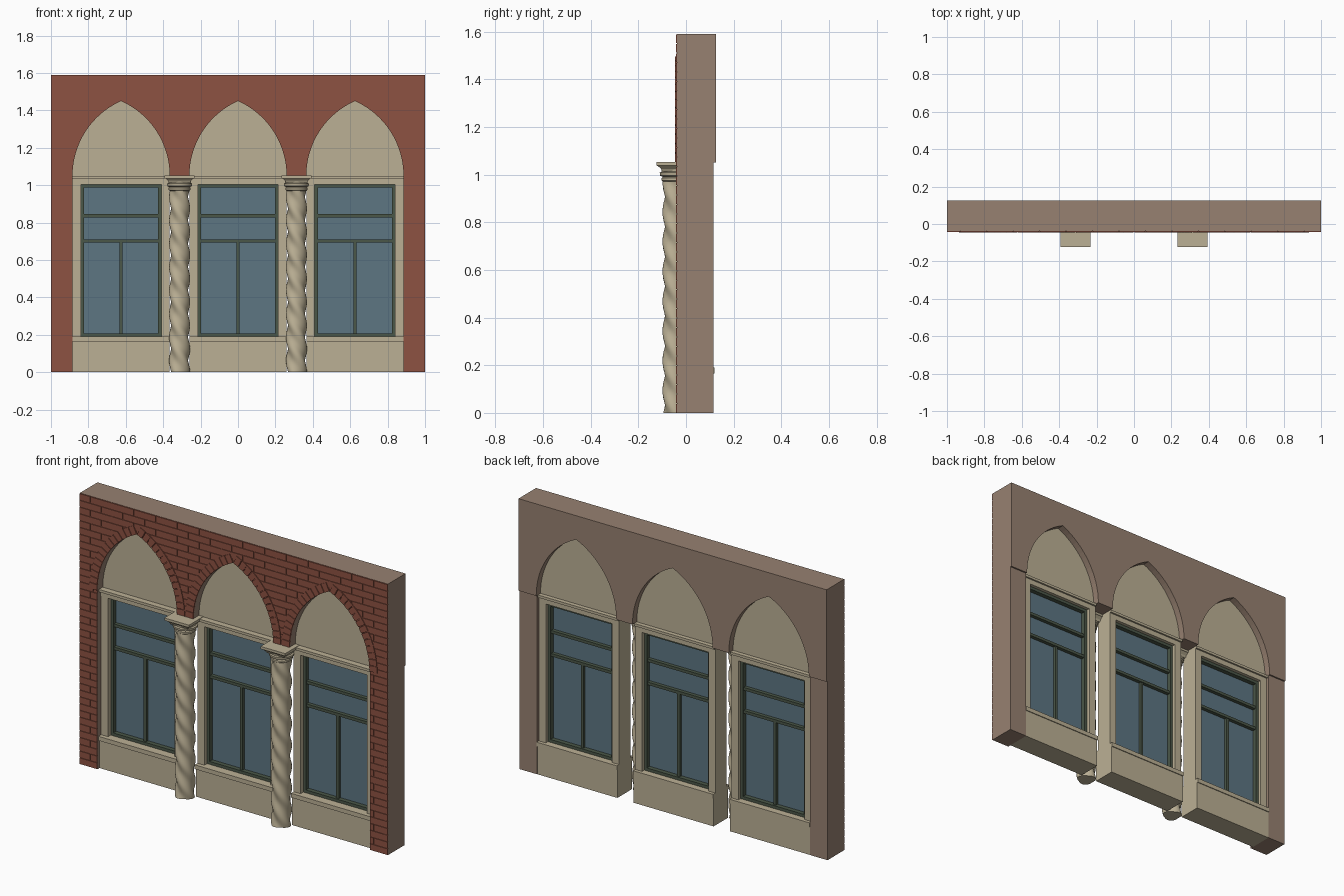
import bpy, bmesh, math
from mathutils import Matrix, Vector

cube = bpy.data.objects.get("Cube")
if cube:
    bpy.data.objects.remove(cube, do_unlink=True)


def material(name, rgb):
    m = bpy.data.materials.new(name)
    m.use_nodes = True
    col = (*rgb, 1)
    m.diffuse_color = col
    m.node_tree.nodes["Principled BSDF"].inputs["Base Color"].default_value = col
    return m


BRICK = material("red brick", (0.27, 0.085, 0.055))
PLASTER = material("brown plaster", (0.31, 0.22, 0.165))
STONE = material("cream stone", (0.50, 0.435, 0.30))
GLASS = material("blue glass", (0.11, 0.18, 0.225))
FRAME = material("dark green frame", (0.07, 0.095, 0.065))

# Shared layout
BAYS = (-0.625, 0, 0.625)
HALF, RISE, SPRING, TOP = 0.26, 0.40, 1.05, 1.59
RADIUS = (HALF**2 + RISE**2) / (2 * HALF)
OFFSET = RADIUS - HALF
FRONT = -0.038


def box(bm, x0, x1, y0, y1, z0, z1):
    mid = Vector((x0 + x1, y0 + y1, z0 + z1)) / 2
    size = Matrix.Diagonal((x1 - x0, y1 - y0, z1 - z0, 1))
    bmesh.ops.create_cube(bm, size=1, matrix=Matrix.Translation(mid) @ size)


def prism(bm, outline, y0, y1):
    face = bm.faces.new([bm.verts.new((x, y0, z)) for x, z in outline])
    grown = bmesh.ops.extrude_face_region(bm, geom=[face])["geom"]
    verts = [g for g in grown if isinstance(g, bmesh.types.BMVert)]
    bmesh.ops.translate(bm, verts=verts, vec=(0, y1 - y0, 0))
    # extruding keeps the first face as the front cap
    if face.is_valid is False:
        bm.faces.new([v for v in face.verts])


def finish(bm, name, *mats, smooth=False):
    bmesh.ops.recalc_face_normals(bm, faces=bm.faces[:])
    mesh = bpy.data.meshes.new(name)
    bm.to_mesh(mesh)
    bm.free()
    obj = bpy.data.objects.new(name, mesh)
    bpy.context.collection.objects.link(obj)
    for m in mats:
        mesh.materials.append(m)
    if smooth:
        bpy.ops.object.select_all(action="DESELECT")
        obj.select_set(True)
        bpy.context.view_layer.objects.active = obj
        bpy.ops.object.shade_smooth_by_angle(angle=math.radians(35))
    return obj


def paint_front(obj):
    for p in obj.data.polygons:
        p.material_index = 1 if p.normal.y < -0.9 else 0


def arch(cx, steps=16):
    """Pointed arch from left springing over the apex to the right one."""
    end = math.atan2(RISE, OFFSET)
    left = []
    for i in range(steps + 1):
        a = end * i / steps
        left.append((OFFSET - RADIUS * math.cos(a), RADIUS * math.sin(a)))
    pts = left + [(-x, z) for x, z in reversed(left[:-1])]
    return [(cx + x, SPRING + z) for x, z in pts]


# Upper wall with three arched cut-outs
bm = bmesh.new()
outline = [(1, SPRING), (1, TOP), (-1, TOP), (-1, SPRING)]
for cx in BAYS:
    outline += arch(cx)
prism(bm, outline, FRONT, 0.125)
paint_front(finish(bm, "upper_wall", PLASTER, BRICK))

# Side piers
for side, name in ((-1, "right_pier"), (1, "left_pier")):
    bm = bmesh.new()
    a, b = sorted((side * 0.885, side))
    box(bm, a, b, FRONT, 0.116, 0, SPRING)
    paint_front(finish(bm, name, PLASTER, BRICK))


# Raised brick courses, trimmed beneath the arch rings
def blocked(z):
    if z < SPRING:
        return [(-0.885, 0.885)]
    reach = (RADIUS + 0.026)**2 - (z - SPRING)**2
    h = math.sqrt(max(reach, 0)) - OFFSET
    return [(c - h, c + h) for c in BAYS] if h > 0 else []


bm = bmesh.new()
ROWS, LENGTH, GAP = 40, 0.1415, 0.002
course = TOP / ROWS
for r in range(ROWS):
    z0 = r * course
    x = -1 - (LENGTH / 2 if r % 2 else 0)
    while x < 1:
        spans = [(max(x, -1), min(x + LENGTH, 1))]
        for lo, hi in blocked(z0 + course / 2):
            cut = []
            for a, b in spans:
                cut += [(a, min(b, lo)), (max(a, hi), b)]
            spans = [(a, b) for a, b in cut if b - a > 0.008]
        for a, b in spans:
            box(bm, a + (GAP if a > -1 else 0), b - (GAP if b < 1 else 0),
                FRONT - 0.004, FRONT, z0 + GAP, z0 + course - GAP)
        x += LENGTH
finish(bm, "brick_courses", BRICK)

# Radial bricks around each arch
bm = bmesh.new()
COUNT = 14
sweep = math.atan2(RISE, OFFSET)
for cx in BAYS:
    for side in (-1, 1):
        for i in range(COUNT):
            a0, a1 = (sweep * (i + t) / COUNT for t in (0.05, 0.95))
            corners = ((RADIUS, a0), (RADIUS + 0.05, a0),
                       (RADIUS + 0.05, a1), (RADIUS, a1))
            prism(bm, [(cx + side * (rad * math.cos(a) - OFFSET),
                        SPRING + rad * math.sin(a)) for rad, a in corners],
                  FRONT - 0.008, FRONT)
finish(bm, "arch_bricks", BRICK)

# Window bays
for cx, label in zip(BAYS, ("right", "middle", "left")):
    bm = bmesh.new()
    prism(bm, arch(cx), 0.01, 0.085)
    finish(bm, label + "_arch_panel", STONE)

    bm = bmesh.new()
    L, R = cx - HALF, cx + HALF
    box(bm, L, R, -0.02, 0.115, 0, 0.165)
    box(bm, L, R, -0.03, 0.12, 0.165, 0.19)
    box(bm, L, L + 0.045, -0.005, 0.1, 0.19, 1.005)
    box(bm, R - 0.045, R, -0.005, 0.1, 0.19, 1.005)
    box(bm, L, R, -0.01, 0.1, 1.005, 1.035)
    box(bm, L, R, -0.025, 0.11, 1.035, SPRING)
    finish(bm, label + "_stone_surround", STONE)

    bm = bmesh.new()
    w, t = 0.215, 0.017
    for s in (-1, 1):
        a, b = sorted((cx + s * w, cx + s * (w - t)))
        box(bm, a, b, 0.02, 0.08, 0.19, 1.005)
    for z in (0.19, 0.988):
        box(bm, cx - w, cx + w, 0.02, 0.08, z, z + t)
    for z in (0.693, 0.828):
        box(bm, cx - w, cx + w, 0.025, 0.075, z, z + t)
    box(bm, cx - t / 2, cx + t / 2, 0.03, 0.07, 0.19, 0.7)
    finish(bm, label + "_window_frame", FRAME)

    bm = bmesh.new()
    box(bm, cx - w, cx + w, 0.046, 0.054, 0.19, 1.005)
    finish(bm, label + "_window_glass", GLASS)


# Twisted columns
def rings(bm, cx, cy, sections, sides):
    """Skin a stack of closed sections given as (z, radius function)."""
    loops = []
    for z, radius in sections:
        angles = [2 * math.pi * (i + 0.5) / sides for i in range(sides)]
        loops.append([bm.verts.new((cx + radius(a) * math.cos(a),
                                    cy + radius(a) * math.sin(a), z)) for a in angles])
    for lo, hi in zip(loops, loops[1:]):
        for i in range(sides):
            j = (i + 1) % sides
            bm.faces.new((lo[i], lo[j], hi[j], hi[i]))
    bm.faces.new(loops[0][::-1])
    bm.faces.new(loops[-1])


CY = -0.043
for cx, label in ((-0.3125, "right"), (0.3125, "left")):
    bm = bmesh.new()
    shaft = []
    for k in range(97):
        z = 0.98 * k / 96
        shaft.append((z, lambda a, z=z: 0.0505 + 0.0055 * math.cos(3 * a + 2 * math.pi * z / 0.125)))
    rings(bm, cx, CY, shaft, 30)
    finish(bm, label + "_twisted_shaft", STONE, smooth=True)

    bm = bmesh.new()
    necking = ((0.97, 0.052), (0.975, 0.06), (0.985, 0.06), (0.99, 0.055),
               (0.995, 0.066), (1.008, 0.068), (1.012, 0.06), (1.03, 0.062))
    rings(bm, cx, CY, [(z, lambda a, r=r: r) for z, r in necking], 24)
    finish(bm, label + "_capital_rings", STONE, smooth=True)

    bm = bmesh.new()
    slab = ((1.012, 0.056), (1.024, 0.062), (1.036, 0.075), (1.037, 0.08), (1.052, 0.08))
    rings(bm, cx, CY, [(z, lambda a, h=h: h * math.sqrt(2)) for z, h in slab], 4)
    finish(bm, label + "_capital_slab", STONE)
